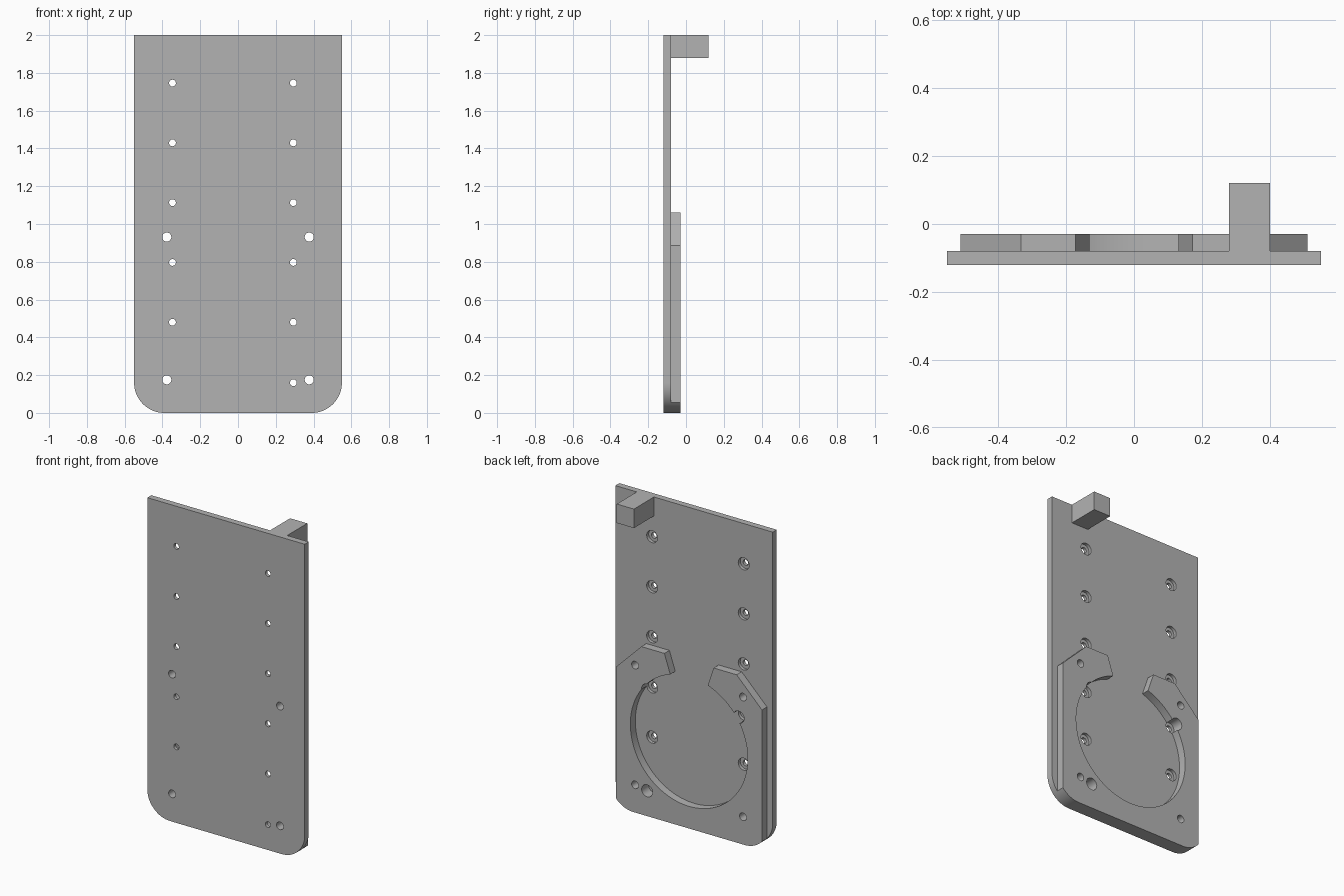
import bpy, bmesh
from math import cos, sin, pi, atan2, hypot
from mathutils import Matrix

cube = bpy.data.objects.get("Cube")
if cube:
    bpy.data.objects.remove(cube, do_unlink=True)

GREY = (0.45, 0.45, 0.45, 1)
grey = bpy.data.materials.new("plain grey")
grey.use_nodes = True
grey.diffuse_color = GREY
grey.node_tree.nodes["Principled BSDF"].inputs["Base Color"].default_value = GREY

FRONT, BACK, RAISED = -0.12, -0.08, -0.03   # depth levels
CORNER = 0.16                              # lower corner radius
RING_Z, RING_R = 0.55, 0.41                # round cut-out


def arc(cx, cz, r, a0, a1, n):
    return [(cx + r * cos(a0 + (a1 - a0) * i / n),
             cz + r * sin(a0 + (a1 - a0) * i / n)) for i in range(n + 1)]


def finish(name, bm):
    bmesh.ops.recalc_face_normals(bm, faces=bm.faces)
    mesh = bpy.data.meshes.new(name)
    bm.to_mesh(mesh)
    bm.free()
    mesh.materials.append(grey)
    obj = bpy.data.objects.new(name, mesh)
    bpy.context.collection.objects.link(obj)
    return obj


def extrude_profile(name, points, y0, y1):
    """Solid with an x-z outline, running from y0 to y1."""
    bm = bmesh.new()
    face = bm.faces.new([bm.verts.new((x, y0, z)) for x, z in points])
    solid = bmesh.ops.extrude_face_region(bm, geom=[face])["geom"]
    for v in solid:
        if isinstance(v, bmesh.types.BMVert):
            v.co.y = y1
    return finish(name, bm)


def drill(name, holes, y0, y1):
    """Hidden cutter with one cylinder for each (x, z, radius)."""
    bm = bmesh.new()
    for x, z, r in holes:
        place = Matrix.Translation((x, (y0 + y1) / 2, z)) @ Matrix.Rotation(pi / 2, 4, 'X')
        bmesh.ops.create_cone(bm, cap_ends=True, segments=32, radius1=r, radius2=r,
                              depth=y1 - y0, matrix=place)
    obj = finish(name, bm)
    obj.hide_render = True
    return obj


def cut(obj, cutter):
    mod = obj.modifiers.new("cut", 'BOOLEAN')
    mod.operation, mod.solver, mod.object = 'DIFFERENCE', 'EXACT', cutter
    bpy.context.view_layer.objects.active = obj
    bpy.ops.object.modifier_apply(modifier=mod.name)


def smooth(obj):
    bpy.ops.object.select_all(action='DESELECT')
    obj.select_set(True)
    bpy.context.view_layer.objects.active = obj
    bpy.ops.object.shade_smooth_by_angle(angle=pi / 6)


# Back plate with two rounded lower corners
cx = 0.55 - CORNER
outline = [(0.55, 2), (-0.55, 2)]
outline += arc(-cx, CORNER, CORNER, pi, 1.5 * pi, 16)
outline += arc(cx, CORNER, CORNER, 1.5 * pi, 2 * pi, 16)
plate = extrude_profile("back_plate", outline, FRONT, BACK)

# Raised open-ended holder, its lower corners following the plate
tip_x, top_z, side_x = 0.172, 1.06, 0.51
start = atan2(-(CORNER ** 2 - (side_x - cx) ** 2) ** 0.5, side_x - cx)
gap = atan2(top_z - RING_Z, tip_x)
outline = arc(cx, CORNER, CORNER, start, -pi / 2, 12)
outline += arc(-cx, CORNER, CORNER, -pi / 2, -pi - start, 12)
outline += [(-side_x, 0.885), (-0.333, top_z), (-tip_x, top_z)]
outline += arc(0, RING_Z, RING_R, pi - gap, 2 * pi + gap, 80)
outline += [(tip_x, top_z), (0.333, top_z), (side_x, 0.885)]
holder = extrude_profile("round_holder", outline, BACK, RAISED)

# Screw holes with counterbores, and plain mounting holes
screws = [(0.293, 0.16)]
for i in range(5):
    z = 0.48 + 0.3165 * i
    screws += [(0.293, z), (-0.347, z)]
mounts = [(x, z, 0.024) for x in (-0.377, 0.377) for z in (0.175, 0.931)]
through = drill("hole_cutter", [(x, z, 0.018) for x, z in screws] + mounts, -0.2, 0.05)
bores = drill("counterbore_cutter", [(x, z, 0.038) for x, z in screws], -0.1, 0.05)
for part in (plate, holder):
    cut(part, bores)
    cut(part, through)
    smooth(part)
for cutter in (through, bores):
    bpy.data.objects.remove(cutter, do_unlink=True)

# Square hook block at the top
extrude_profile("top_block", [(0.28, 1.88), (0.4, 1.88), (0.4, 2), (0.28, 2)], BACK, 0.12)
